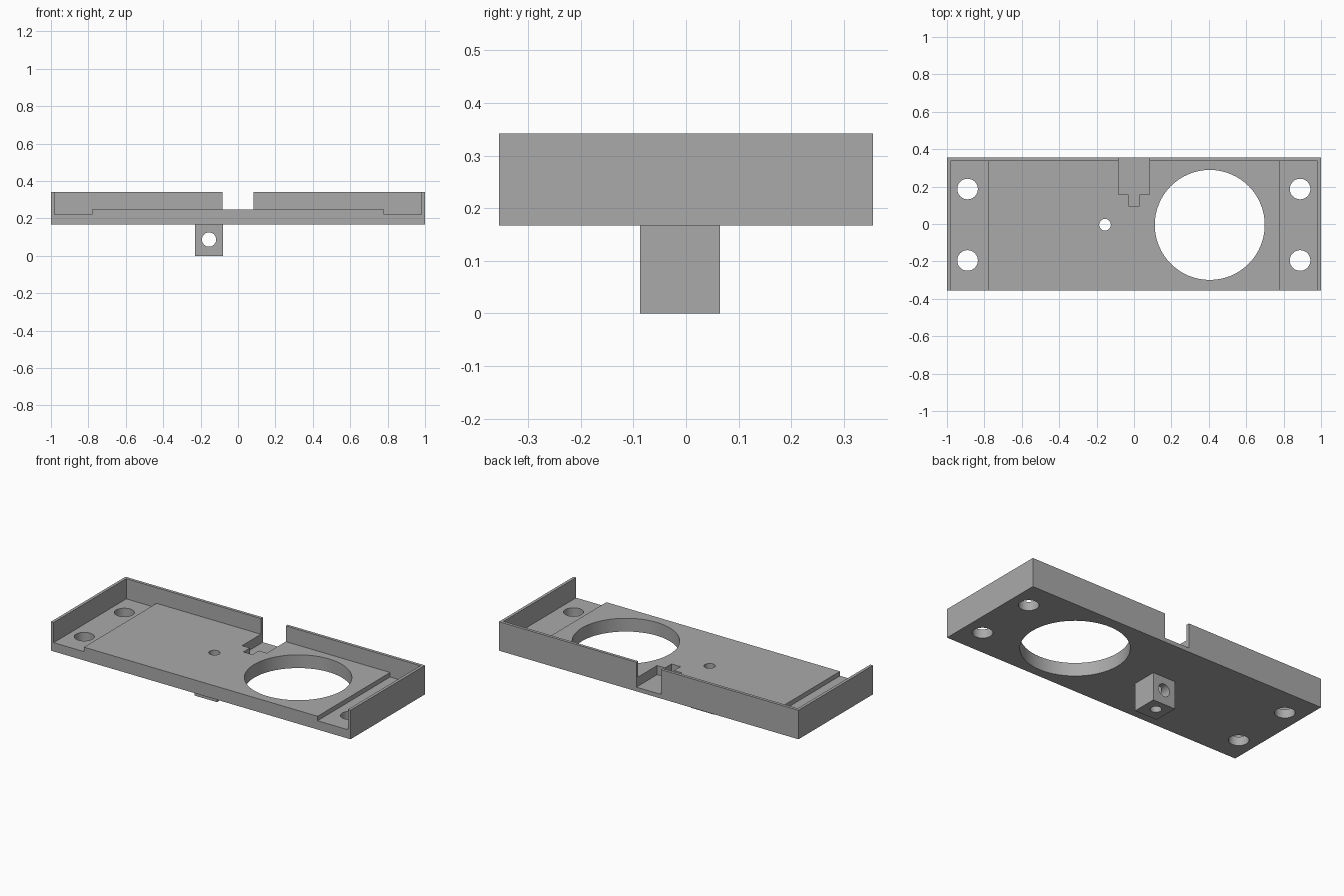
import bpy
import bmesh
from math import pi, radians

if "Cube" in bpy.data.objects:
    bpy.data.objects.remove(bpy.data.objects["Cube"])

grey = bpy.data.materials.new("plain grey")
grey.use_nodes = True
tone = (0.4, 0.4, 0.4, 1)
grey.diffuse_color = tone
grey.node_tree.nodes["Principled BSDF"].inputs["Base Color"].default_value = tone

HALF_Y, BASE, TOP = 0.355, 0.167, 0.342
MOUNT_X = -0.155


def box(name, x, y, z):
    """Box spanning the given (min, max) ranges."""
    centre = [(a + b) / 2 for a, b in (x, y, z)]
    bpy.ops.mesh.primitive_cube_add(size=1, location=centre)
    ob = bpy.context.object
    ob.name = name
    ob.scale = [b - a for a, b in (x, y, z)]
    bpy.ops.object.transform_apply(location=True, rotation=True, scale=True)
    ob.data.materials.append(grey)
    return ob


def drill(name, location, radius, depth=1, rotation=(0, 0, 0)):
    bpy.ops.mesh.primitive_cylinder_add(vertices=64, radius=radius, depth=depth,
                                        location=location, rotation=rotation)
    ob = bpy.context.object
    ob.name = name
    ob.data.materials.append(grey)
    return ob


def combine(target, tool, operation):
    """Apply one boolean and remove its tool."""
    mod = target.modifiers.new(operation, "BOOLEAN")
    mod.operation, mod.object, mod.solver = operation, tool, "EXACT"
    bpy.context.view_layer.objects.active = target
    bpy.ops.object.modifier_apply(modifier=mod.name)
    bpy.data.objects.remove(tool)


def tray_body():
    """Stepped floor and end walls, extruded front to back."""
    half = [(0.78, 0.247), (0.78, 0.22), (0.982, 0.22), (0.982, TOP), (1, TOP), (1, BASE)]
    outline = half + [(-x, z) for x, z in reversed(half)]
    bm = bmesh.new()
    face = bm.faces.new([bm.verts.new((x, -HALF_Y, z)) for x, z in outline])
    extruded = bmesh.ops.extrude_face_region(bm, geom=[face])["geom"]
    moved = [v for v in extruded if isinstance(v, bmesh.types.BMVert)]
    bmesh.ops.translate(bm, verts=moved, vec=(0, 2 * HALF_Y, 0))
    bmesh.ops.recalc_face_normals(bm, faces=bm.faces)
    mesh = bpy.data.meshes.new("mounting_tray")
    bm.to_mesh(mesh)
    bm.free()
    ob = bpy.data.objects.new("mounting_tray", mesh)
    bpy.context.collection.objects.link(ob)
    mesh.materials.append(grey)
    return ob


# Tray with back wall and the block hanging beneath it
tray = tray_body()
combine(tray, box("back_wall", (-1, 1), (0.337, HALF_Y), (BASE, TOP)), "UNION")
combine(tray, box("pivot_block", (MOUNT_X - 0.075, MOUNT_X + 0.075),
                  (-0.087, 0.065), (0, 0.2)), "UNION")

# Connector notch and its small relief slot
combine(tray, box("notch_cutter", (-0.083, 0.083), (0.157, 0.5), (0.192, 0.5)), "DIFFERENCE")
combine(tray, box("slot_cutter", (-0.03, 0.03), (0.095, 0.2), (0.192, 0.5)), "DIFFERENCE")

# Large opening, corner screw holes, and the two bores of the block
combine(tray, drill("opening_cutter", (0.405, -0.005, 0.2), 0.294), "DIFFERENCE")
for x in (-0.89, 0.888):
    for y in (-0.195, 0.187):
        combine(tray, drill("screw_cutter", (x, y, 0.2), 0.055), "DIFFERENCE")
combine(tray, drill("pin_cutter", (MOUNT_X, -0.004, 0.2), 0.031), "DIFFERENCE")
combine(tray, drill("cross_cutter", (MOUNT_X, 0, 0.087), 0.038,
                    rotation=(pi / 2, 0, 0)), "DIFFERENCE")

bpy.ops.object.select_all(action="DESELECT")
tray.select_set(True)
bpy.context.view_layer.objects.active = tray
bpy.ops.object.shade_smooth_by_angle(angle=radians(30))
